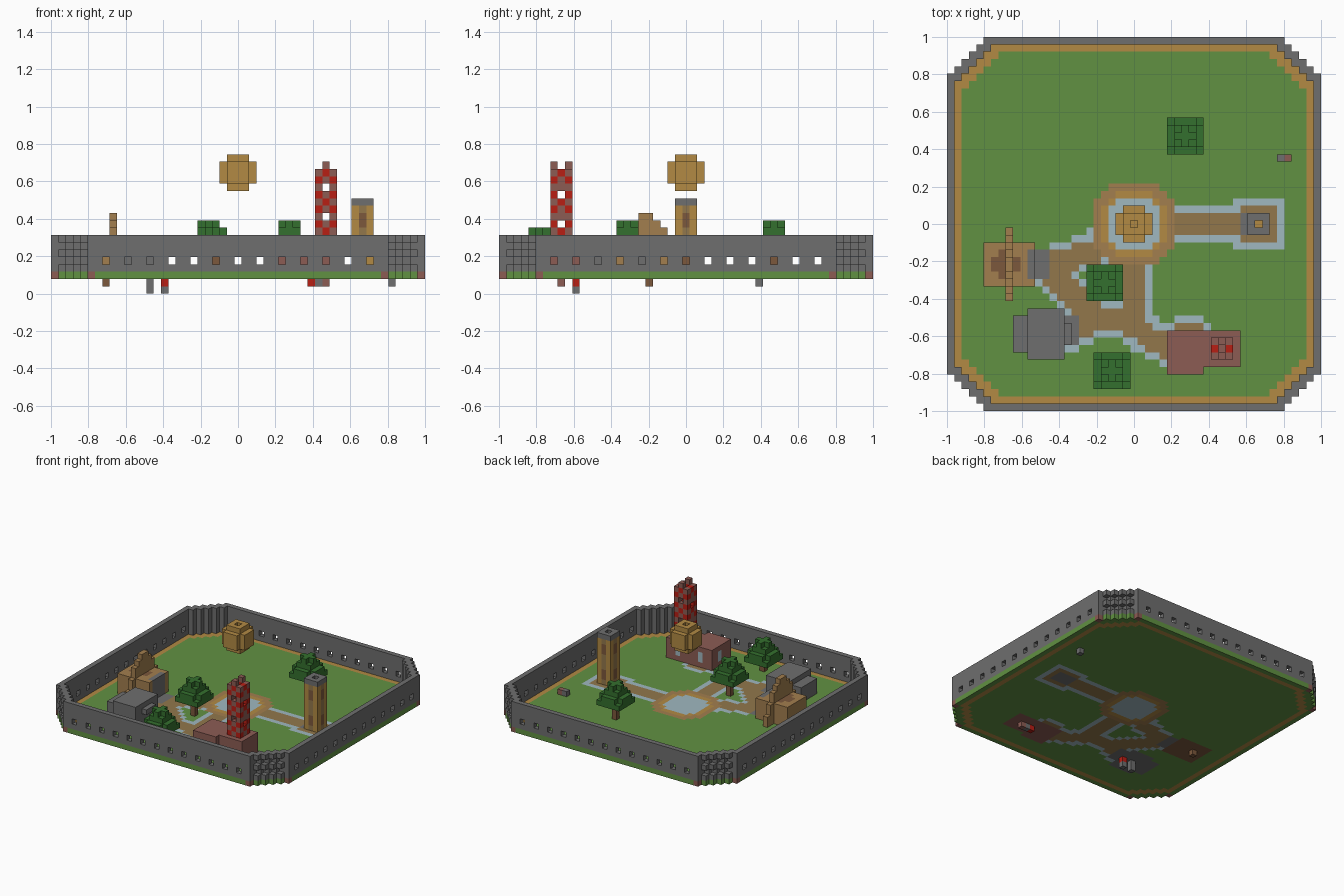
import bpy, bmesh
from mathutils import Vector

cube = bpy.data.objects.get("Cube")
if cube:
    bpy.data.objects.remove(cube)

V = 2 / 51  # edge of one block
SRGB = dict(grass=(97, 145, 66), gold=(178, 138, 68), stone=(110, 110, 110), water=(160, 184, 192),
            path=(146, 119, 75), brick=(140, 92, 84), red=(185, 30, 20), leaf=(52, 112, 46),
            timber=(162, 126, 78), bark=(124, 88, 60))
NAMES = list(SRGB)


def make_material(name, rgb):
    col = [((c / 255 + 0.055) / 1.055) ** 2.4 for c in rgb] + [1]
    m = bpy.data.materials.new(name)
    m.use_nodes = True
    m.diffuse_color = col
    bsdf = next(n for n in m.node_tree.nodes if n.type == 'BSDF_PRINCIPLED')
    bsdf.inputs["Base Color"].default_value = col
    bsdf.inputs["Roughness"].default_value = 0.9
    return m


MATS = [make_material(n, c) for n, c in SRGB.items()]
AXES = [Vector(a) for a in ((1, 0, 0), (0, 1, 0), (0, 0, 1))]


def build(name, cells):
    """Turn a dictionary of blocks and colours into one mesh of exposed faces."""
    bm = bmesh.new()
    for p, colour in cells.items():
        centre = Vector(p) + Vector((0, 0, 0.5))
        for i, a in enumerate(AXES):
            for s in (1, -1):
                if tuple(int(c) for c in Vector(p) + a * s) in cells:
                    continue
                b, c = AXES[(i + 1) % 3] / 2, AXES[(i + 2) % 3] / 2
                mid = centre + a * s / 2
                ring = [mid + b + c, mid - b + c, mid - b - c, mid + b - c][::s]
                f = bm.faces.new([bm.verts.new(q * V) for q in ring])
                f.material_index = NAMES.index(colour)
    bmesh.ops.remove_doubles(bm, verts=bm.verts, dist=V / 100)
    mesh = bpy.data.meshes.new(name)
    bm.to_mesh(mesh)
    bm.free()
    for m in MATS:
        mesh.materials.append(m)
    ob = bpy.data.objects.new(name, mesh)
    bpy.context.collection.objects.link(ob)


def box(x, y, z, colour):
    """Blocks over inclusive ranges."""
    return {(i, j, k): colour for i in range(x[0], x[1] + 1)
            for j in range(y[0], y[1] + 1) for k in range(z[0], z[1] + 1)}


def octagon(x, y, r):
    return max(abs(x), abs(y)) <= r and abs(x) + abs(y) <= 1.5 * r + 0.5


# Ground: grass slab with border, plaza, bordered paths and building floors
ROUTES = [((-12, -6), (-4, -3)), ((-12, -6), (-5, -13)), ((0, -5), (0, -12)), ((-5, -13), (0, -13)),
          ((-5, -13), (-9, -15)), ((-2, -13), (5, -17)), ((5, -16), (8, -15)), ((5, 0), (14, 0))]


def route_distance(x, y):
    best = 99
    for a, b in ROUTES:
        a, b, p = Vector(a), Vector(b), Vector((x, y))
        t = max(0, min(1, (p - a).dot(b - a) / (b - a).length_squared))
        best = min(best, (p - a - (b - a) * t).length)
    return best


def ground_colour(x, y):
    ax, ay = abs(x), abs(y)
    if (ax, ay) in ((20, 25), (25, 20)):
        return "brick"
    if max(ax, ay) == 25 or ax + ay >= 44:
        return "grass"
    if max(ax, ay) == 24 or ax + ay >= 42:
        return "gold"
    for r, c in ((3, "water"), (4, "gold"), (5, "timber")):
        if octagon(x, y, r):
            return c
    if 15 <= x <= 18 and ay <= 1:
        return "stone"
    if 15 <= x <= 19 and ay <= 2:
        return "path"
    d = route_distance(x, y)
    if -13 <= x <= -12 and -7 <= y <= -4 or -9 <= x <= -8 and -16 <= y <= -13:
        return "stone"
    if d < 1.6:
        return "path"
    if d < 2.6 or 14 <= x <= 20 and ay <= 3:
        return "water"
    return "grass"


SPAN = range(-25, 26)
plan = [(x, y) for x in SPAN for y in SPAN if abs(x) + abs(y) <= 45]
ground = {(x, y, 2): ground_colour(x, y) for x, y in plan}
for floor in (box((-20, -14), (-8, -3), (2, 2), "bark"), box((-14, -10), (-18, -12), (2, 2), "stone"),
              box((-16, -15), (-17, -13), (2, 2), "stone"), box((5, 9), (-20, -15), (2, 2), "brick"),
              box((10, 14), (-19, -15), (2, 2), "brick")):
    ground.update(floor)
build("ground", ground)

# Perimeter wall: window gaps on the straight runs, ribbed corners
wall = {}
for x, y in plan:
    ax, ay = abs(x), abs(y)
    if max(ax, ay) < 25 and ax + ay < 44:
        continue
    for z in range(3, 8):
        along = min(ax, ay)
        window = z == 4 and along <= 18 and along % 3 == 0
        rib = ax + ay == 45 and z in (4, 6) and max(ax, ay) < 25
        if not window and not rib:
            wall[x, y, z] = "stone"
build("perimeter_wall", wall)

# Floating ball over the pool
ball = {(x, y, z + 16): "gold" for (x, y, z) in box((-2, 2), (-2, 2), (-2, 2), "gold")
        if [abs(x), abs(y), abs(z)].count(2) <= 1}
del ball[0, 0, 18]
build("floating_ball", ball)

# Gold tower with panelled sides and a stone rim
tower = box((16, 18), (-1, 1), (3, 11), "gold")
for z in range(3, 12):
    for x, y in ((16, 0), (18, 0), (17, 1), (17, -1)):
        tower[x, y, z] = "bark" if z in (4, 5, 9, 10) else "path"
tower.update(box((16, 18), (-1, 1), (12, 12), "stone"))
del tower[17, 0, 12]
build("gold_tower", tower)

# Timber house with a stepped gable plate through it
house = box((-20, -14), (-8, -3), (3, 6), "timber")
house.update(box((-19, -16), (-7, -4), (6, 6), "bark"))
for corner in ((-19, -7), (-19, -4), (-16, -7), (-16, -4)):
    house[(*corner, 6)] = "timber"
house.update(box((-14, -14), (-7, -4), (3, 6), "stone"))
build("timber_house", house)
gable = {}
for step, top in enumerate((4, 6, 8, 9, 10)):
    for y in (-1 - step, -10 + step):
        gable.update(box((-17, -17), (y, y), (3, top), "timber"))
build("stepped_gable", gable)

# Stone house with a lower rear wing and a porch
stone = box((-14, -10), (-18, -12), (3, 6), "stone")
stone.update(box((-16, -15), (-17, -13), (3, 5), "stone"))
stone.update(box((-9, -9), (-16, -14), (5, 5), "stone"))
build("stone_house", stone)

# Brick house with doors and windows on its back
brick = box((5, 9), (-20, -15), (3, 6), "brick")
brick.update(box((10, 14), (-19, -15), (3, 6), "brick"))
for x in (7, 12):
    brick[x, -15, 4] = brick[x, -15, 5] = "water"
brick[5, -17, 4] = brick[5, -17, 5] = "water"
build("brick_house", brick)

# Hollow speckled chimney with alternating gaps
chimney = {}
for (x, y, z) in box((-1, 1), (-1, 1), (7, 17), "brick"):
    if x == y == 0 or (z % 4 == 2 and x == 0) or (z % 4 == 1 and y == 0) or (z == 17 and x):
        continue
    speck = z % 4 == 0 if x * y == 0 else (z + x * y) % 4 in (0, 2) and (z + x) % 4 != 1
    chimney[x + 12, y - 17, z] = "red" if speck else "brick"
build("speckled_chimney", chimney)

# Trees: trunk, wide canopy and small crown
for name, cx, cy, drop in (("middle_tree", -4, -8, 0), ("front_tree", -3, -20, 1), ("back_tree", 7, 12, 0)):
    build(name + "_trunk", box((cx, cx), (cy, cy), (3, 5 - drop), "bark"))
    canopy = {}
    for (x, y, z) in box((-2, 2), (-2, 2), (6, 9), "leaf"):
        ax, ay = abs(x), abs(y)
        if z == 6 or (z == 7 and ax + ay < 4) or (z == 8 and max(ax, ay) < 2) or (z == 9 and ax + ay < 2):
            canopy[cx + x, cy + y, z - drop] = "leaf"
    build(name + "_canopy", canopy)

# Small chest on the lawn
build("lawn_chest", {(20, 9, 3): "stone", (21, 9, 3): "brick"})

# Blocks hanging beneath the slab
build("hanging_blocks", {(10, -17, 1): "red", (11, -17, 1): "stone", (12, -17, 1): "brick",
                         (-12, -15, 1): "stone", (-12, -15, 0): "stone", (-10, -15, 1): "red",
                         (-10, -15, 0): "stone", (-18, -5, 1): "bark", (21, 10, 1): "stone"})
